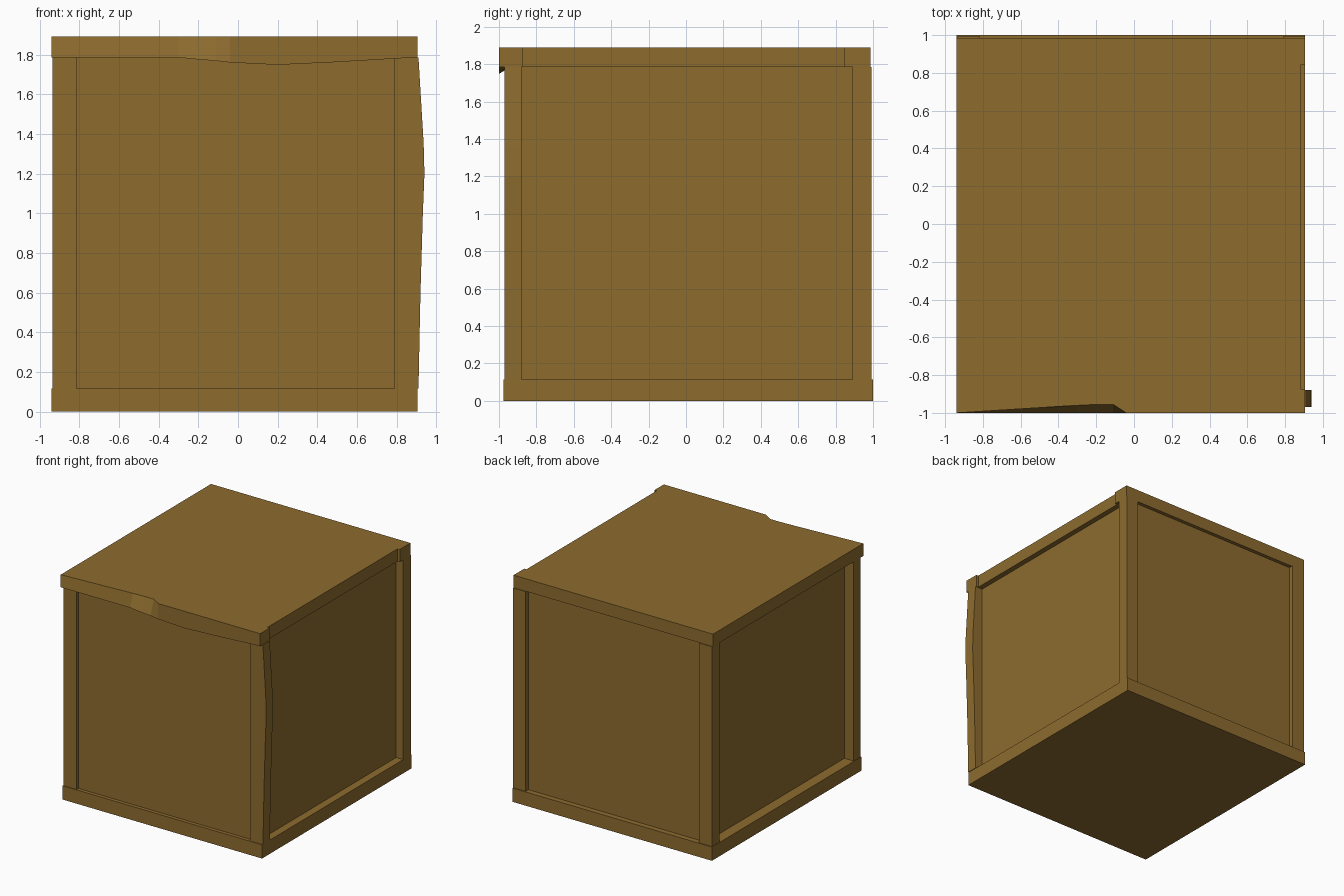
import bpy
import bmesh

if "Cube" in bpy.data.objects:
    bpy.data.objects.remove(bpy.data.objects["Cube"], do_unlink=True)

# Wood colour shared by every part
wood = bpy.data.materials.new("brown wood")
wood.use_nodes = True
WOOD = (0.27, 0.15, 0.028, 1)
wood.diffuse_color = WOOD
wood.node_tree.nodes["Principled BSDF"].inputs["Base Color"].default_value = WOOD


def loft(name, sections):
    """Skin equal-length rings of points and cap both ends."""
    bm = bmesh.new()
    rings = [[bm.verts.new(p) for p in s] for s in sections]
    n = len(rings[0])
    for a, b in zip(rings, rings[1:]):
        for i in range(n):
            j = (i + 1) % n
            bm.faces.new((a[i], a[j], b[j], b[i]))
    bm.faces.new(rings[0])
    bm.faces.new(rings[-1])
    bmesh.ops.recalc_face_normals(bm, faces=bm.faces)
    mesh = bpy.data.meshes.new(name)
    bm.to_mesh(mesh)
    bm.free()
    mesh.materials.append(wood)
    obj = bpy.data.objects.new(name, mesh)
    bpy.context.collection.objects.link(obj)
    return obj


def rect(x0, x1, y0, y1, z):
    return [(x0, y0, z), (x1, y0, z), (x1, y1, z), (x0, y1, z)]


def box(name, x, y, z):
    return loft(name, [rect(*x, *y, h) for h in z])


BASE, RIM, TOP = 0.115, 1.785, 1.89
LEFT, RIGHT = -0.94, 0.905
FRONT, BACK = -0.97, 0.992

# Recessed panels on the four sides
box("side_panels", (-0.85, 0.84), (-0.945, 0.955), (0.05, 1.84))

# Bottom slab
box("bottom_frame", (LEFT, RIGHT), (-0.975, 1.0), (0, BASE))

# Straight corner posts
box("front_right_post", (-0.935, -0.815), (FRONT, -0.88), (BASE, RIM))
box("back_right_post", (-0.935, -0.815), (0.89, BACK), (BASE, RIM))
box("back_left_post", (0.79, RIGHT), (0.89, BACK), (BASE, RIM))

# Warped corner post, bowed outwards
bow = [(BASE, 0.91), (0.6, 0.92), (1.0, 0.932), (1.2, 0.94), (1.35, 0.936), (RIM, 0.91)]
loft("front_left_post", [rect(0.79, x, FRONT, -0.88, z) for z, x in bow])

# Lid with a worn upper front edge and a sagging lower front edge:
# x, upper front y, lower front z
wear = [(LEFT, -1, RIM), (-0.3, -0.96, RIM), (-0.2, -0.955, 1.775),
        (-0.11, -0.955, 1.768), (-0.04, -1, 1.76), (0.2, -1, 1.748),
        (0.5, -1, 1.762), (0.885, -1, RIM)]
loft("lid", [[(x, 0.986, RIM), (x, -0.94, RIM), (x, -1, z), (x, y, TOP), (x, 0.986, TOP)]
             for x, y, z in wear])

# Lid corners standing proud of the side rail
for name, y in (("lid_front_corner", (-1, -0.875)), ("lid_back_corner", (0.845, 0.986))):
    box(name, (0.885, RIGHT), y, (RIM, TOP))
